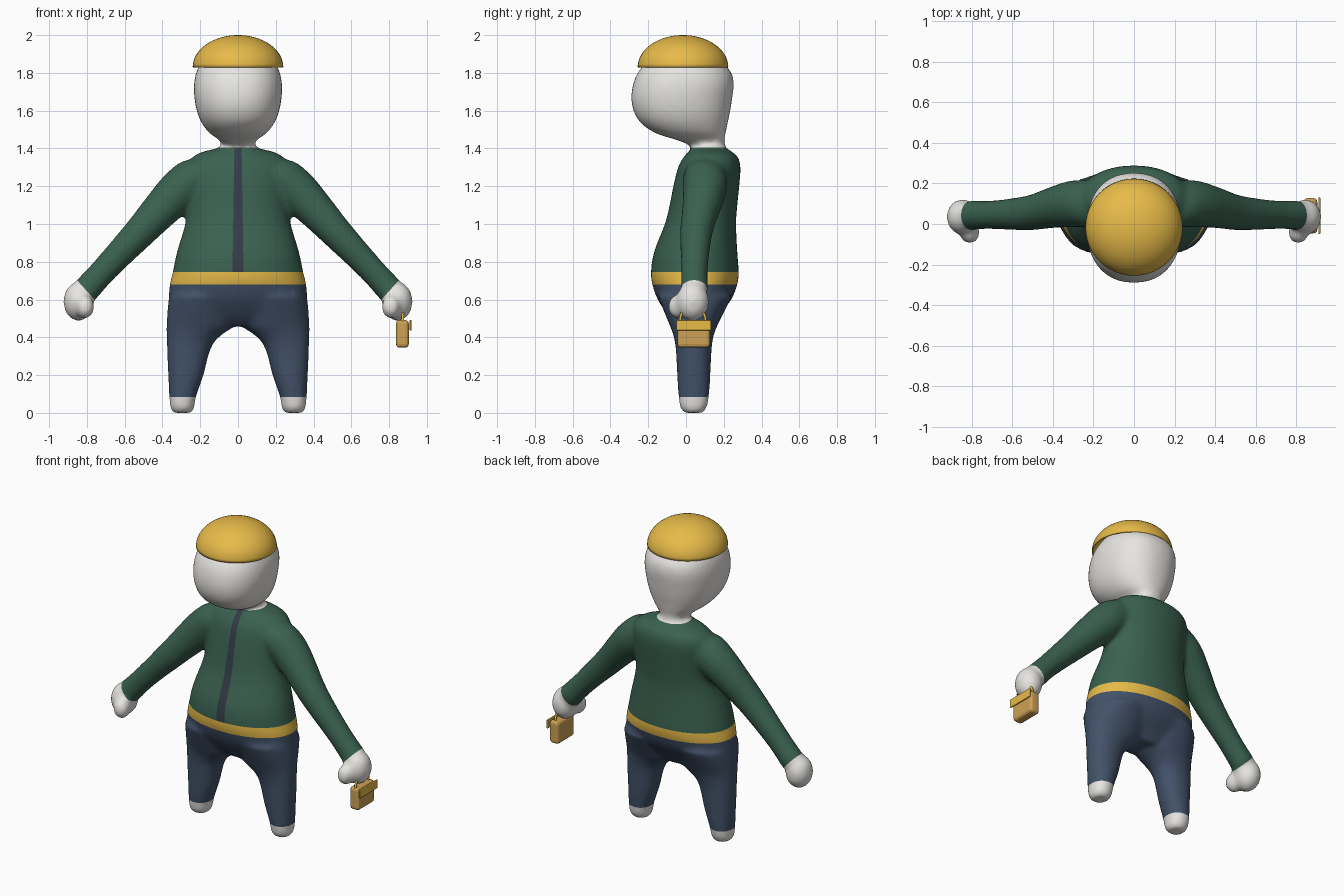
import bpy
import bmesh
from math import sin, cos, pi
from mathutils import Vector, Matrix

cube = bpy.data.objects.get("Cube")
if cube:
    bpy.data.objects.remove(cube)


# ---------- materials ----------
def material(name, *srgb):
    colour = [((c / 255 + 0.055) / 1.055) ** 2.4 for c in srgb] + [1.0]
    mat = bpy.data.materials.new(name)
    mat.use_nodes = True
    mat.diffuse_color = colour
    bsdf = mat.node_tree.nodes["Principled BSDF"]
    bsdf.inputs["Base Color"].default_value = colour
    bsdf.inputs["Roughness"].default_value = 0.7
    return mat


WHITE = material("pale skin", 234, 232, 228)
GREEN = material("green jacket", 58, 97, 80)
NAVY = material("navy trousers", 66, 82, 105)
GOLD = material("gold", 234, 189, 74)
SLATE = material("dark zip", 52, 60, 70)
TAN = material("tan leather", 206, 161, 86)


# ---------- helpers ----------
def add_object(name, bm, mats):
    bmesh.ops.recalc_face_normals(bm, faces=bm.faces[:])
    mesh = bpy.data.meshes.new(name)
    bm.to_mesh(mesh)
    bm.free()
    for mat in mats:
        mesh.materials.append(mat)
    obj = bpy.data.objects.new(name, mesh)
    bpy.context.collection.objects.link(obj)
    return obj


def refine(rings, steps=4):
    """Rounded in-between rings along the tube."""
    padded = [rings[0], *rings, rings[-1]]
    result = []
    for before, start, end, after in zip(padded, padded[1:], padded[2:], padded[3:]):
        for i in range(steps):
            t = i / steps
            result.append([b + (c - a) * t / 2 + (a - b * 2.5 + c * 2 - d / 2) * t ** 2
                           + (b * 3 - a - c * 3 + d) * t ** 3 / 2
                           for a, b, c, d in zip(before, start, end, after)])
    return result + [rings[-1]]


def loft(bm, rings, power=2.0, count=40):
    """Closed tube through rings given as (centre, first radius vector, second radius vector)."""
    def soft(value):
        return abs(value) ** (2 / power) * (1 if value > 0 else -1)

    loops = []
    for centre, u, v in refine(rings):
        angles = [2 * pi * i / count for i in range(count)]
        loops.append([bm.verts.new(centre + u * soft(cos(a)) + v * soft(sin(a))) for a in angles])
    for low, high in zip(loops, loops[1:]):
        for i in range(count):
            j = (i + 1) % count
            bm.faces.new((low[i], low[j], high[j], high[i]))
    bm.faces.new(loops[0])
    bm.faces.new(loops[-1])


def level(z, x, half_width, front, back):
    """Horizontal ring reaching from front to back in y."""
    return (Vector((x, (front + back) / 2, z)), Vector((half_width, 0, 0)),
            Vector((0, (back - front) / 2, 0)))


def ball(bm, centre, radii):
    bmesh.ops.create_uvsphere(bm, u_segments=24, v_segments=16, radius=1,
                              matrix=Matrix.Translation(centre) @ Matrix.Diagonal((*radii, 1)))


def box(name, low, high, mat, bevel):
    low, high = Vector(low), Vector(high)
    bm = bmesh.new()
    bmesh.ops.create_cube(bm, size=1, matrix=Matrix.Translation((low + high) / 2)
                          @ Matrix.Diagonal((*(high - low), 1)))
    obj = add_object(name, bm, [mat])
    mod = obj.modifiers.new("rounding", 'BEVEL')
    mod.width = bevel
    mod.segments = 3


# ---------- body volumes ----------
body = bmesh.new()
torso = [(.46, .15, -.04, .14), (.51, .3, -.09, .17), (.60, .36, -.15, .24),
         (.68, .362, -.178, .272), (.74, .347, -.186, .28), (.85, .324, -.17, .272),
         (1.0, .28, -.112, .265), (1.1, .266, -.087, .272), (1.2, .27, -.067, .282),
         (1.3, .27, -.042, .289), (1.355, .24, -.012, .275), (1.385, .18, .015, .24),
         (1.405, .1, .035, .21), (1.46, .073, .05, .2)]
loft(body, [level(z, 0, w, f, b) for z, w, f, b in torso], 2.1)

head = [(1.41, .073, .04, .2), (1.445, .1, -.05, .202), (1.48, .15, -.16, .21),
        (1.53, .19, -.235, .22), (1.59, .216, -.275, .233),
        (1.66, .23, -.29, .244), (1.73, .234, -.283, .253), (1.79, .225, -.262, .246),
        (1.84, .205, -.225, .212), (1.9, .16, -.16, .16), (1.94, .08, -.08, .09)]
loft(body, [level(z, 0, w, f, b) for z, w, f, b in head], 2.25)

leg = [(0, .295, .047, -.01, .09), (.025, .295, .064, -.03, .109), (.085, .293, .071, -.04, .122),
       (.2, .276, .094, -.047, .129), (.3, .266, .109, -.052, .134), (.37, .253, .124, -.058, .139),
       (.42, .228, .15, -.07, .15), (.46, .2, .178, -.085, .165), (.54, .19, .184, -.118, .205),
       (.62, .18, .184, -.15, .245)]
arm = [(.1, .10, 1.28, .08), (.2, .10, 1.262, .112), (.30, .10, 1.185, .115),
       (.40, .082, 1.085, .102), (.52, .055, .955, .086), (.70, .045, .765, .071),
       (.805, .045, .65, .073)]

for side in (-1, 1):
    loft(body, [level(z, side * x, w, f, b) for z, x, w, f, b in leg], 2.15)
    across = Vector((side * .74, 0, .67))
    loft(body, [(Vector((side * x, y, z)), across * r, Vector((0, r, 0))) for x, y, z, r in arm])
    ball(body, (side * .845, .035, .59), (.08, .088, .104))
    ball(body, (side * .81, -.04, .562), (.05, .058, .064))

# ---------- fuse into one soft skin ----------
PARTS = (WHITE, GREEN, NAVY, GOLD, SLATE)
figure = add_object("figure_body", body, PARTS)
remesh = figure.modifiers.new("fuse", 'REMESH')
remesh.mode = 'VOXEL'
remesh.voxel_size = 0.014
relax = figure.modifiers.new("relax", 'SMOOTH')
relax.factor = 0.5
relax.iterations = 12
bpy.context.view_layer.update()
graph = bpy.context.evaluated_depsgraph_get()
skin = bpy.data.meshes.new_from_object(figure.evaluated_get(graph))
figure.modifiers.clear()
skin.materials.clear()
for part in PARTS:
    skin.materials.append(part)

# ---------- cut clean colour borders, then colour by region ----------
ANKLE, BELT_LOW, BELT_TOP, COLLAR = .085, .68, .745, 1.405
ZIP_HALF, ZIP_FLARE = .019, .016
WRIST = Vector((.805, 0, .65))

bm = bmesh.new()
bm.from_mesh(skin)
cuts = [((0, 0, z), (0, 0, 1)) for z in (ANKLE, BELT_LOW, BELT_TOP, COLLAR)]
for side in (-1, 1):
    cuts.append(((side * ZIP_HALF, 0, COLLAR), (side, 0, ZIP_FLARE)))
    cuts.append(((side * WRIST.x, 0, WRIST.z), (side * .74, 0, -.67)))
for point, normal in cuts:
    bmesh.ops.bisect_plane(bm, geom=bm.verts[:] + bm.edges[:] + bm.faces[:], dist=1e-5,
                           plane_co=point, plane_no=normal)


def region(c):
    x = abs(c.x)
    if x > .6:
        beyond = (x - WRIST.x) * .74 - (c.z - WRIST.z) * .67
        return WHITE if beyond > 0 else GREEN
    if c.z < ANKLE or c.z > COLLAR:
        return WHITE
    if c.z < BELT_LOW:
        return NAVY
    if x < .45 and c.z < BELT_TOP:
        return GOLD
    on_zip = x < ZIP_HALF + ZIP_FLARE * (COLLAR - c.z) and c.y < .1
    return SLATE if on_zip else GREEN


for face in bm.faces:
    face.material_index = PARTS.index(region(face.calc_center_median()))
    face.smooth = True
bm.to_mesh(skin)
bm.free()
figure.data = skin

# ---------- domed cap, open underneath ----------
bm = bmesh.new()
bmesh.ops.create_uvsphere(bm, u_segments=48, v_segments=32, radius=1)
bmesh.ops.delete(bm, geom=[v for v in bm.verts if v.co.z < -.01], context='VERTS')
bmesh.ops.transform(bm, verts=bm.verts[:], matrix=Matrix.Translation((0, -.016, 1.83))
                    @ Matrix.Diagonal((.24, .24, .17, 1)))
for face in bm.faces:
    face.smooth = True
cap = add_object("cap", bm, [GOLD])
shell = cap.modifiers.new("thickness", 'SOLIDIFY')
shell.thickness = 0.008
shell.offset = -1

# ---------- small bag hanging from the left hand ----------
box("bag_body", (.836, -.046, .345), (.904, .128, .492), TAN, .02)
box("bag_flap", (.909, -.05, .436), (.919, .132, .492), GOLD, .004)

curve = bpy.data.curves.new("bag_handle", 'CURVE')
curve.dimensions = '3D'
curve.bevel_depth = .007
spline = curve.splines.new('POLY')
steps = 12
spline.points.add(steps)
for i, point in enumerate(spline.points):
    angle = pi * i / steps
    point.co = (.873, .036 + .068 * cos(angle), .485 + .08 * sin(angle), 1)
curve.materials.append(GOLD)
bpy.context.collection.objects.link(bpy.data.objects.new("bag_handle", curve))
